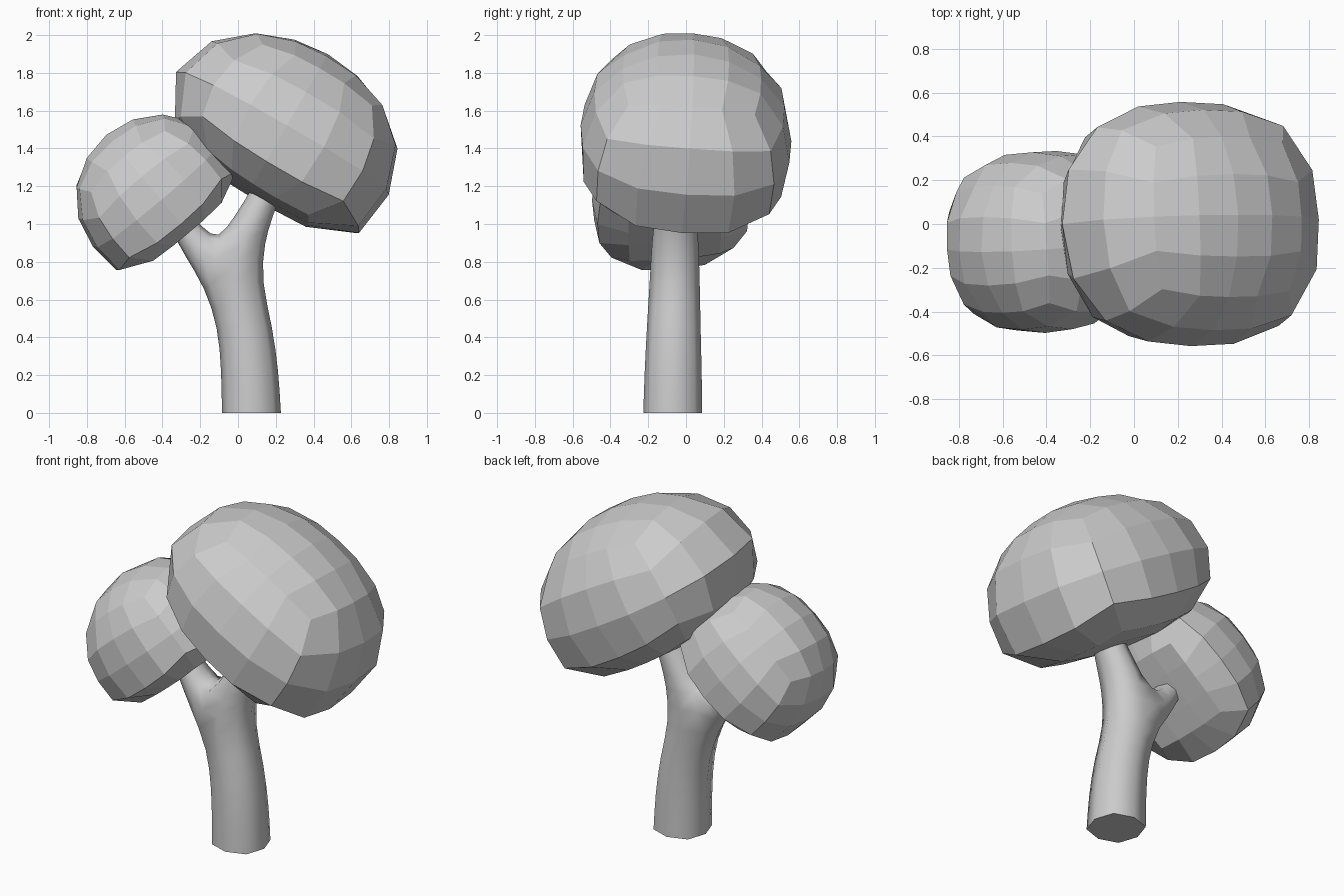
import bpy, bmesh
from math import tan, pi, radians
from mathutils import Vector, Matrix

if "Cube" in bpy.data.objects:
    bpy.data.objects.remove(bpy.data.objects["Cube"])


def finish(bm, name):
    bmesh.ops.recalc_face_normals(bm, faces=bm.faces)
    me = bpy.data.meshes.new(name)
    bm.to_mesh(me)
    bm.free()
    ob = bpy.data.objects.new(name, me)
    bpy.context.collection.objects.link(ob)
    return ob


# Foliage: flat-faced quad sphere with a round top and a flattened underside.
# power squares off the underside, skew makes it boxier towards +x,
# side_neg / side_pos square off the plan at the -x and +x ends.
def foliage(name, centre, a, b, top, bottom, tilt, roll, power, skew, side_neg, side_pos):
    bm = bmesh.new()
    bmesh.ops.create_cube(bm, size=2)
    bmesh.ops.subdivide_edges(bm, edges=bm.edges[:], cuts=3, use_grid_fill=True)
    for v in bm.verts:
        d = Vector([tan(c * pi / 4) for c in v.co]).normalized()
        n, c = (2, top) if d.z >= 0 else (power + skew * d.x, bottom)
        s = side_pos if d.x > 0 else side_neg
        flat = (abs(d.x / a) ** s + abs(d.y / b) ** s) ** (1 / s)
        v.co = d / (flat ** n + abs(d.z / c) ** n) ** (1 / n)
    turn = Matrix.Rotation(radians(tilt), 4, 'Y') @ Matrix.Rotation(radians(roll), 4, 'X')
    bm.transform(Matrix.Translation(centre) @ turn)
    return finish(bm, name)


foliage("large_foliage", (0.235, 0, 1.48), 0.65, 0.56, 0.485, 0.365, 30, -5, 3.2, 1.2, 2.3, 2.8)
foliage("small_foliage", (-0.435, -0.085, 1.16), 0.435, 0.415, 0.41, 0.25, -40, 6, 5, 0, 2.7, 2.4)

# Forked trunk: four-sided cage, subdivided once to eight smooth sides
bm = bmesh.new()
crease = bm.edges.layers.float.new("crease_edge")


def ring(xl, zl, xr, zr, y, h):
    return [bm.verts.new(p) for p in
            ((xl, y - h, zl), (xr, y - h, zr), (xr, y + h, zr), (xl, y + h, zl))]


def tube(rings, skip=None):
    for i, (p, q) in enumerate(zip(rings, rings[1:])):
        for k in range(4):
            if (i, k) != skip:
                m = (k + 1) % 4
                bm.faces.new((p[k], p[m], q[m], q[k])).smooth = True
    bm.faces.new(rings[-1])


# Trunk continuing into the right branch, with an opening for the left branch
stem = [ring(*r) for r in (
    (-0.085, 0, 0.227, 0, -0.07, 0.156),
    (-0.088, 0.22, 0.214, 0.22, -0.068, 0.151),
    (-0.107, 0.45, 0.182, 0.45, -0.065, 0.142),
    (-0.175, 0.66, 0.126, 0.70, -0.06, 0.133),
    (-0.105, 0.92, 0.14, 0.90, -0.057, 0.123),
    (-0.01, 1.05, 0.18, 1.03, -0.055, 0.11),
    (0.08, 1.2, 0.23, 1.17, -0.05, 0.085),
    (0.14, 1.32, 0.27, 1.3, -0.05, 0.07))]
tube(stem, skip=(3, 3))

# Left branch grows from the opening
low, high = stem[3], stem[4]
tube([[low[0], high[0], high[3], low[3]],
      ring(-0.285, 0.84, -0.185, 0.98, -0.06, 0.1),
      ring(-0.36, 0.98, -0.25, 1.05, -0.06, 0.08),
      ring(-0.42, 1.1, -0.33, 1.15, -0.06, 0.06)])

# Crisp flat base
base = bm.faces.new(stem[0])
for e in base.edges:
    e[crease] = 1.0
    e.smooth = False
trunk = finish(bm, "trunk")
sub = trunk.modifiers.new("smooth", 'SUBSURF')
sub.levels = sub.render_levels = 1
sub.use_limit_surface = False
